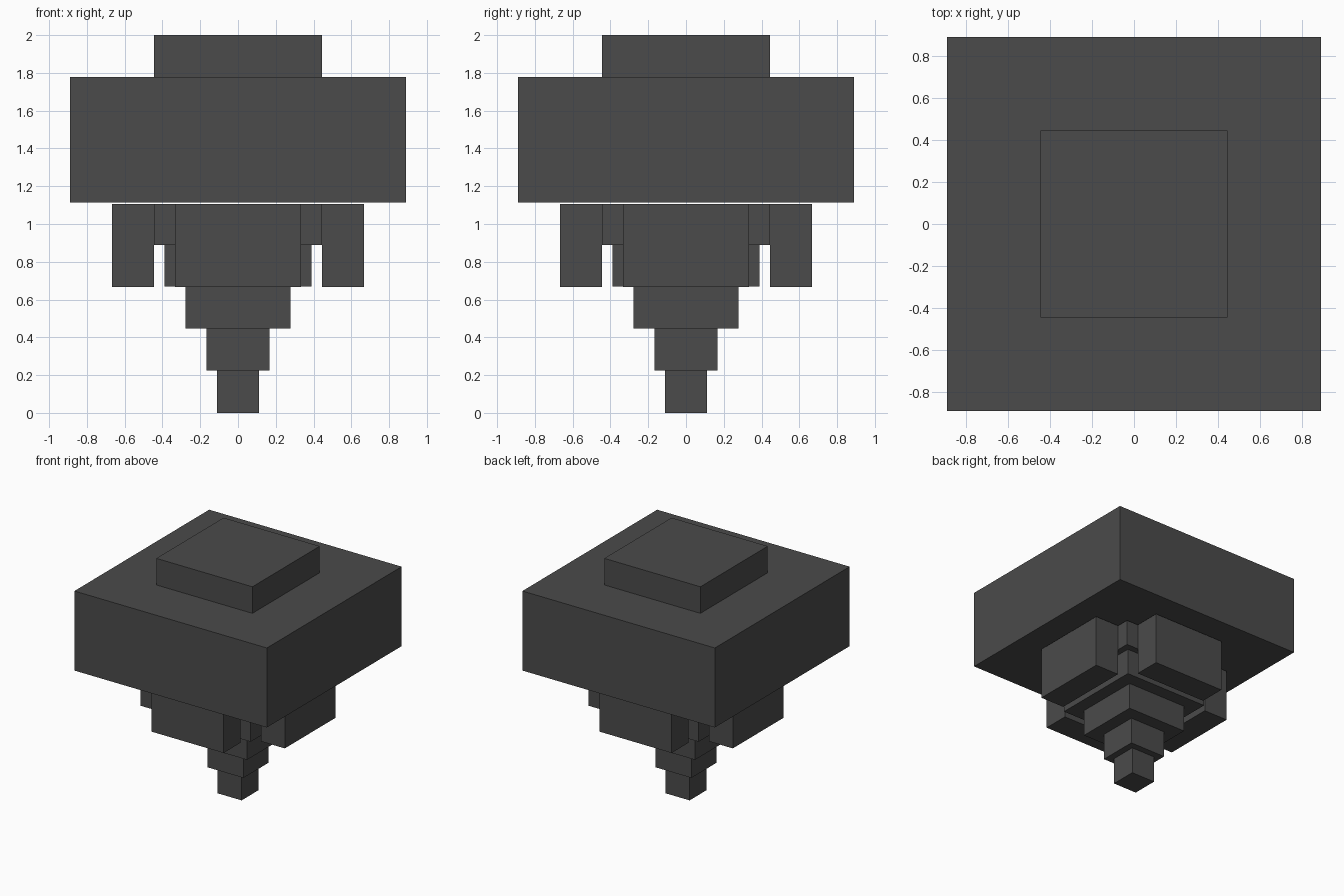
import bpy
from math import radians
from mathutils import Matrix

cube = bpy.data.objects.get("Cube")
if cube:
    bpy.data.objects.remove(cube, do_unlink=True)

# Single dark grey material
grey = bpy.data.materials.new("dark grey")
grey.use_nodes = True
colour = (0.07, 0.07, 0.07, 1)
grey.diffuse_color = colour
grey.node_tree.nodes["Principled BSDF"].inputs["Base Color"].default_value = colour


def block(name, size, centre, turn=0):
    """Box of the given size, moved to centre, then turned about the z axis."""
    bpy.ops.mesh.primitive_cube_add(size=1)
    ob = bpy.context.object
    ob.name = ob.data.name = name
    ob.data.transform(Matrix.Rotation(radians(turn), 4, "Z")
                      @ Matrix.Translation(centre)
                      @ Matrix.Diagonal((*size, 1)))
    ob.data.materials.append(grey)
    return ob


# Stacked square tiers: name, half width, bottom, top
tiers = [
    ("tip", 0.111, 0, 0.224),
    ("lower_tier", 0.167, 0.224, 0.447),
    ("middle_tier", 0.278, 0.447, 0.67),
    ("upper_tier", 0.389, 0.67, 0.889),
    ("neck", 0.444, 0.889, 1.106),
    ("main_body", 0.889, 1.114, 1.778),
    ("cap", 0.444, 1.778, 2),
]
for name, half, low, high in tiers:
    block(name, (2 * half, 2 * half, high - low), (0, 0, (low + high) / 2))

# Four hanging side blocks around the neck
for i, side in enumerate(("front", "left", "back", "right")):
    block(side + "_hanging_block", (0.667, 0.222, 0.439),
          (0, -0.555, 0.887), turn=90 * i)
